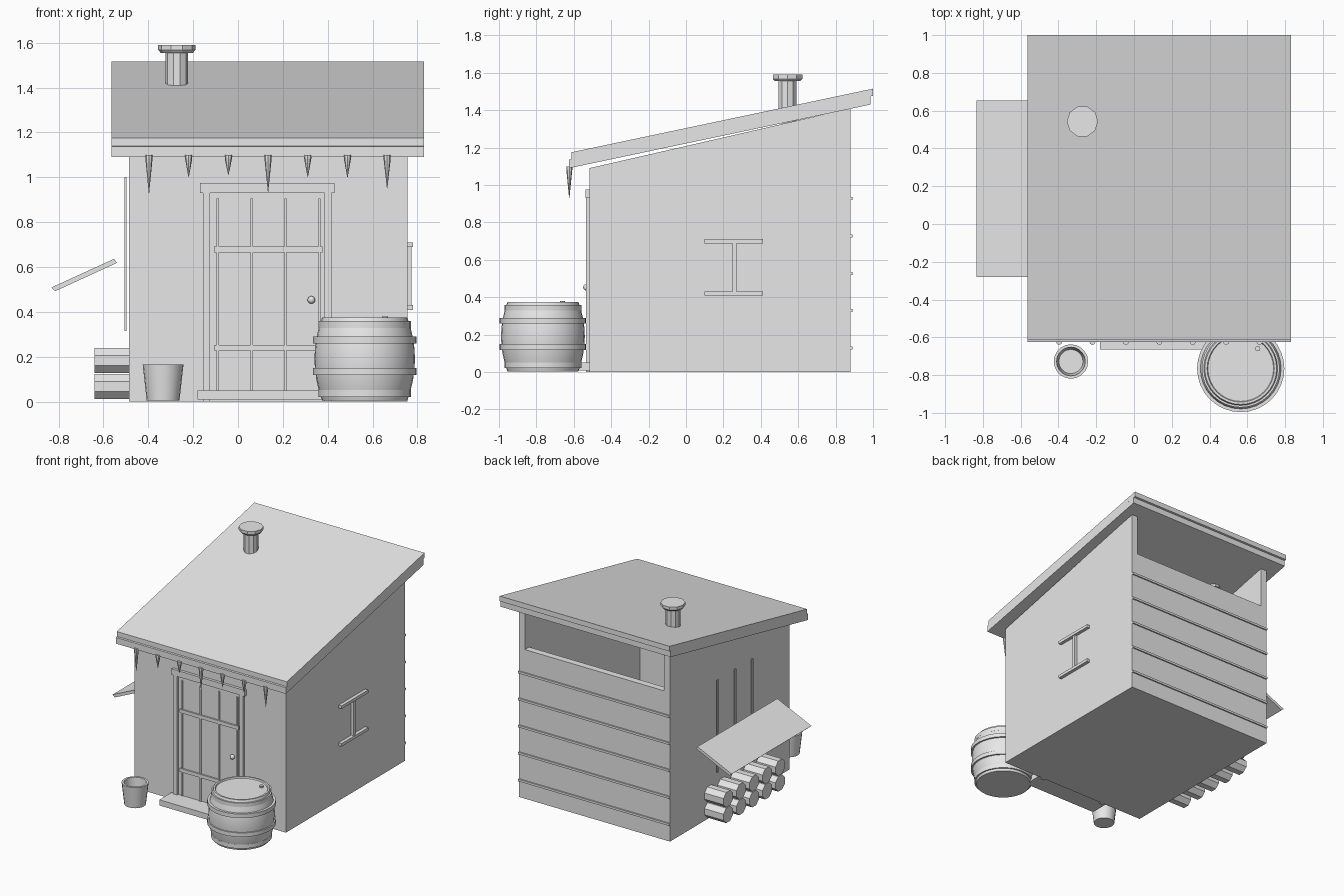
import bpy, bmesh, math
from mathutils import Matrix, Vector

if "Cube" in bpy.data.objects:
    bpy.data.objects.remove(bpy.data.objects["Cube"], do_unlink=True)

GREY = (0.8, 0.8, 0.8, 1)
mat = bpy.data.materials.new("plain grey")
mat.use_nodes = True
mat.diffuse_color = GREY
mat.node_tree.nodes["Principled BSDF"].inputs["Base Color"].default_value = GREY


def finish(name, bm, smooth=False):
    bmesh.ops.recalc_face_normals(bm, faces=bm.faces)
    mesh = bpy.data.meshes.new(name)
    bm.to_mesh(mesh)
    bm.free()
    mesh.materials.append(mat)
    ob = bpy.data.objects.new(name, mesh)
    bpy.context.collection.objects.link(ob)
    if smooth:
        bpy.ops.object.select_all(action='DESELECT')
        ob.select_set(True)
        bpy.context.view_layer.objects.active = ob
        bpy.ops.object.shade_smooth_by_angle(angle=math.radians(35))
    return ob


def box(name, x, y, z):
    """Box from (low, high) pairs."""
    bm = bmesh.new()
    bmesh.ops.create_cube(bm, size=1)
    for v in bm.verts:
        v.co = [r[0] if c < 0 else r[1] for c, r in zip(v.co, (x, y, z))]
    return finish(name, bm)


def prism(name, profile, axis, low, high):
    """Extrude a profile along x (points are y, z) or y (points are x, z)."""
    bm = bmesh.new()
    place = (lambda p: (low, p[0], p[1])) if axis == 'x' else (lambda p: (p[0], low, p[1]))
    face = bm.faces.new([bm.verts.new(place(p)) for p in profile])
    new = bmesh.ops.extrude_face_region(bm, geom=[face])["geom"]
    step = Vector((high - low, 0, 0) if axis == 'x' else (0, high - low, 0))
    bmesh.ops.translate(bm, verts=[g for g in new if isinstance(g, bmesh.types.BMVert)], vec=step)
    return finish(name, bm)


def lathe(name, profile, centre, sides, smooth=False):
    """Revolve (radius, height) points; both ends are capped."""
    bm = bmesh.new()
    rings = []
    for r, z in profile:
        rings.append([bm.verts.new((centre[0] + r * math.cos(math.tau * i / sides),
                                    centre[1] + r * math.sin(math.tau * i / sides), z))
                      for i in range(sides)])
    for a, b in zip(rings, rings[1:]):
        for i in range(sides):
            j = (i + 1) % sides
            bm.faces.new((a[i], a[j], b[j], b[i]))
    bm.faces.new(rings[0])
    bm.faces.new(rings[-1])
    return finish(name, bm, smooth)


# Hut shell: hollow, with an open band at the top of the back wall
L, R, F, B, T = -0.485, 0.755, -0.517, 0.88, 0.05
side = [(F, 0), (B, 0), (B, 1.41), (F, 1.09)]
prism("left_wall", side, 'x', R - T, R)
prism("right_wall", side, 'x', L, L + T)
box("front_wall", (L + T, R - T), (F, F + T), (0, 1.09))
box("back_wall", (L + T, R - T), (B - T, B), (0, 1.105))
box("floor", (L + T, R - T), (F + T, B - T), (0, 0.04))

# Sloped roof in two layers
prism("roof_top_layer", [(-0.613, 1.138), (1.0, 1.477), (1.0, 1.515), (-0.613, 1.175)], 'x', -0.565, 0.83)
prism("roof_lower_layer", [(-0.625, 1.09), (0.986, 1.43), (0.986, 1.474), (-0.625, 1.136)], 'x', -0.565, 0.83)

# Chimney pipe and cap
flue = (-0.273, 0.543)
lathe("chimney_pipe", [(0.05, 1.33), (0.05, 1.56)], flue, 10)
lathe("chimney_cap", [(0.072, 1.555), (0.083, 1.568), (0.083, 1.59)], flue, 10)

# Battens across the back wall
for i in range(5):
    z = 0.128 + 0.2 * i
    box("back_batten", (L, R), (B, B + 0.01), (z - 0.008, z + 0.008))

# Upright bars and awning on the right side
for y in (-0.06, 0.14, 0.345):
    box("side_bar", (-0.507, -0.497), (y - 0.008, y + 0.008), (0.315, 1.0))
prism("awning", [(-0.833, 0.508), (-0.815, 0.492), (-0.54, 0.618), (-0.553, 0.636)], 'y', -0.28, 0.655)

# Stacked firewood
for row in range(2):
    for i in range(5):
        bm = bmesh.new()
        spin = Matrix.Rotation(math.pi / 2, 4, 'Y') @ Matrix.Rotation(math.pi / 8, 4, 'Z')
        spot = Matrix.Translation((-0.56, 0.42 - 0.1525 * i, 0.067 + 0.116 * row))
        bmesh.ops.create_cone(bm, cap_ends=True, segments=8, radius1=0.06, radius2=0.06,
                              depth=0.16, matrix=spot @ spin)
        finish("firewood_log", bm)

# Door frame, glazing bars, knob and step
D = F - 0.018
mid = 0.13
for s in (-1, 1):
    a, b = sorted((mid + s * 0.255, mid + s * 0.287))
    box("door_jamb", (a, b), (D, F), (0, 0.935))
box("door_header", (mid - 0.3, mid + 0.3), (D - 0.002, F), (0.93, 0.975))
box("door_panel", (mid - 0.255, mid + 0.255), (F - 0.004, F), (0.04, 0.922))
for i in range(4):
    x = -0.09 + 0.151 * i
    box("door_upright_bar", (x - 0.005, x + 0.005), (F - 0.012, F), (0.05, 0.905))
for z in (0.24, 0.678):
    box("door_cross_bar", (-0.107, 0.376), (F - 0.015, F), (z - 0.013, z + 0.013))
box("doorstep", (mid - 0.31, mid + 0.31), (-0.665, F), (0.008, 0.05))
bm = bmesh.new()
bmesh.ops.create_uvsphere(bm, u_segments=12, v_segments=8, radius=0.017,
                          matrix=Matrix.Translation((0.327, -0.533, 0.453)))
finish("door_knob", bm, True)

# H-shaped handle on the left wall
for z in (0.42, 0.699):
    box("handle_bar", (R, 0.78), (0.1, 0.412), (z - 0.011, z + 0.011))
box("handle_post", (R, 0.774), (0.248, 0.27), (0.42, 0.699))

# Barrel with hoops and bung
cask = (0.565, -0.765)
body = [(0.19 + 0.034 * (1 - (k / 4 - 1) ** 2), 0.004 + 0.371 * k / 8) for k in range(9)]
lathe("barrel_body", body + [(0.178, 0.375), (0.174, 0.366)], cask, 32, True)
for z, r in ((0.036, 0.206), (0.134, 0.231), (0.274, 0.231), (0.343, 0.206)):
    h = 0.015
    lathe("barrel_hoop", [(r - 0.03, z - h), (r, z - h), (r, z + h), (r - 0.03, z + h)], cask, 32, True)
lathe("barrel_bung", [(0.014, 0.36), (0.014, 0.379)], (0.655, -0.66), 10)

# Open bucket
lathe("bucket", [(0.073, 0.004), (0.091, 0.165), (0.076, 0.165), (0.064, 0.02)], (-0.334, -0.728), 20, True)

# Icicles under the front eave
for i, tip in enumerate((0.93, 1.0, 1.01, 0.935, 1.0, 1.0, 0.95)):
    lathe("icicle", [(0.001, tip), (0.016, 1.083), (0.016, 1.1)], (-0.397 + 0.177 * i, -0.624), 8)
